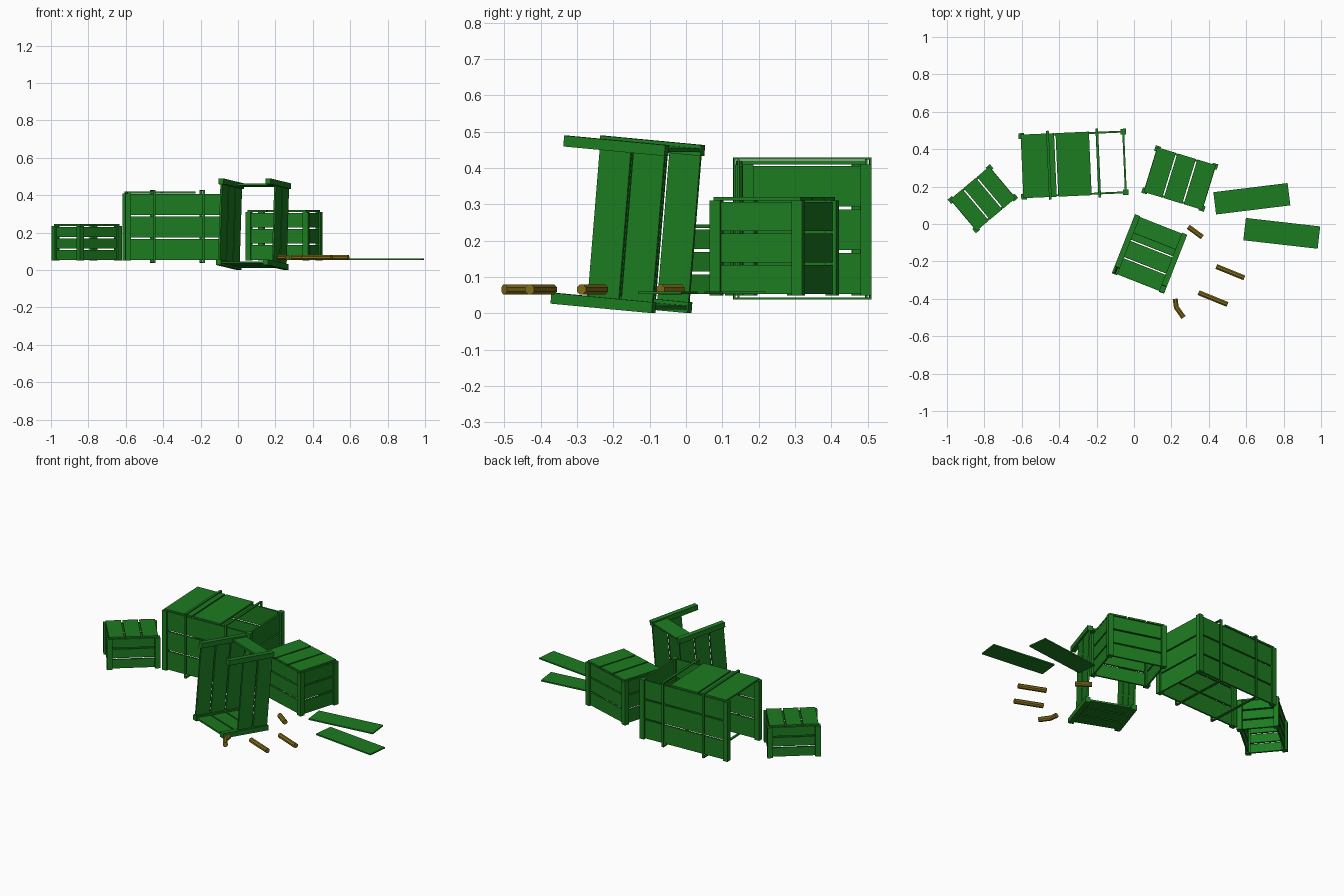
import bpy, bmesh
from math import radians, cos, sin
from mathutils import Matrix, Vector

if "Cube" in bpy.data.objects:
    bpy.data.objects.remove(bpy.data.objects["Cube"])


def material(name, color):
    m = bpy.data.materials.new(name)
    m.diffuse_color = color
    m.use_nodes = True
    m.node_tree.nodes["Principled BSDF"].inputs["Base Color"].default_value = m.diffuse_color
    return m


GREEN = material("green_wood", (0.012, 0.20, 0.015, 1))
OLIVE = material("olive_stick", (0.22, 0.15, 0.01, 1))
POST, THICK, GAP = 0.03, 0.01, 0.008


def boxes(name, items, matrix, mat=GREEN):
    """One object made of boxes given as (centre, size)."""
    bm = bmesh.new()
    for c, s in items:
        bmesh.ops.create_cube(bm, size=1, matrix=Matrix.Translation(c) @ Matrix.Diagonal((*s, 1)))
    me = bpy.data.meshes.new(name)
    bm.to_mesh(me)
    bm.free()
    me.materials.append(mat)
    ob = bpy.data.objects.new(name, me)
    ob.matrix_world = matrix
    bpy.context.collection.objects.link(ob)
    return ob


def crate(name, w, d, h, matrix, left=(0, 1, 2), right=(0, 1, 2),
          front=(0, 1, 2), back=(0, 1, 2), lid=(0, 1, 2), straps=()):
    """Crate with its base at local z = 0; each wall lists the slats it still has."""
    px, py = (w - POST) / 2, (d - POST) / 2
    # corner posts
    boxes(name + "_posts", [((sx * px, sy * py, h / 2), (POST, POST, h))
                            for sx in (-1, 1) for sy in (-1, 1)], matrix)
    # wall slats
    step = h / 3
    slats = []
    for sx, keep in ((-1, left), (1, right)):
        slats += [((sx * px, 0, (i + 0.5) * step), (THICK, 2 * py, step - GAP)) for i in keep]
    for sy, keep in ((-1, front), (1, back)):
        slats += [((0, sy * py, (i + 0.5) * step), (2 * px, THICK, step - GAP)) for i in keep]
    boxes(name + "_wall_slats", slats, matrix)
    # lid slats
    if lid:
        ls = (w - 0.015) / 3
        boxes(name + "_lid_slats", [(((i - 1) * ls, 0, h + THICK / 2), (ls - GAP, d - 0.015, THICK))
                                    for i in lid], matrix)
    # binding straps
    t, bw = 0.006, 0.014
    for n, x in enumerate(straps):
        lo, hi, y = -0.009, h + 0.016, d / 2 + 0.004
        mid, tall = (lo + hi) / 2, hi - lo
        boxes(f"{name}_strap_{n + 1}",
              [((x, 0, z), (bw, 2 * y + t, t)) for z in (lo, hi)] +
              [((x, s * y, mid), (bw, t, tall)) for s in (-1, 1)], matrix)


def upright(x, y, angle, z=0.05):
    return Matrix.Translation((x, y, z)) @ Matrix.Rotation(radians(angle), 4, 'Z')


# standing crates
crate("small_crate", 0.295, 0.235, 0.185, upright(-0.808, 0.135, 40))
crate("large_crate", 0.575, 0.355, 0.36, upright(-0.323, 0.32, 2.5),
      left=(), lid=(0, 1), straps=(-0.132, 0.132))
crate("medium_crate", 0.35, 0.265, 0.26, upright(0.245, 0.243, -17))

# broken crate lying on its side
yaw, tilt = radians(-21.5), radians(5)
X = Vector((cos(yaw), sin(yaw), 0))
Z = Vector((sin(yaw) * cos(tilt), -cos(yaw) * cos(tilt), sin(tilt)))
Y = Z.cross(X)
basis = Matrix((X, Y, Z)).transposed().to_4x4()
tipped = Matrix.Translation((0.083, -0.16, 0.245)) @ basis @ Matrix.Translation((0, 0, -0.15))
crate("tipped_crate", 0.30, 0.464, 0.30, tipped, right=(0, 1), back=(0,), lid=())

# loose planks
for n, (x, y, a) in enumerate(((0.63, 0.135, 7), (0.79, -0.05, -6.5))):
    boxes(f"loose_plank_{n + 1}", [((0, 0, 0), (0.40, 0.12, 0.008))], upright(x, y, a, 0.057))


def stick(name, points, r=0.0145, sides=8, z=0.066):
    """Low-poly stick swept through flat points, mitred at bends."""
    pts = [Vector((x, y, z)) for x, y in points]
    bm = bmesh.new()
    rings = []
    for i, p in enumerate(pts):
        a, b = pts[max(i - 1, 0)], pts[min(i + 1, len(pts) - 1)]
        d = (b - a).normalized()
        side = Vector((-d.y, d.x, 0))
        rings.append([bm.verts.new(p + side * r * cos(radians(360 * (k + 0.5) / sides))
                                   + Vector((0, 0, r * sin(radians(360 * (k + 0.5) / sides)))))
                      for k in range(sides)])
    for q, s in zip(rings, rings[1:]):
        for k in range(sides):
            j = (k + 1) % sides
            bm.faces.new((q[k], q[j], s[j], s[k]))
    bm.faces.new(rings[0])
    bm.faces.new(rings[-1])
    bmesh.ops.recalc_face_normals(bm, faces=bm.faces)
    me = bpy.data.meshes.new(name)
    bm.to_mesh(me)
    bm.free()
    me.materials.append(OLIVE)
    bpy.context.collection.objects.link(bpy.data.objects.new(name, me))


# scattered sticks, the last one bent
stick("stick_1", [(0.29, -0.015), (0.365, -0.07)])
stick("stick_2", [(0.44, -0.227), (0.59, -0.288)])
stick("stick_3", [(0.345, -0.367), (0.50, -0.43)])
stick("bent_stick", [(0.22, -0.40), (0.226, -0.445), (0.265, -0.50)])
